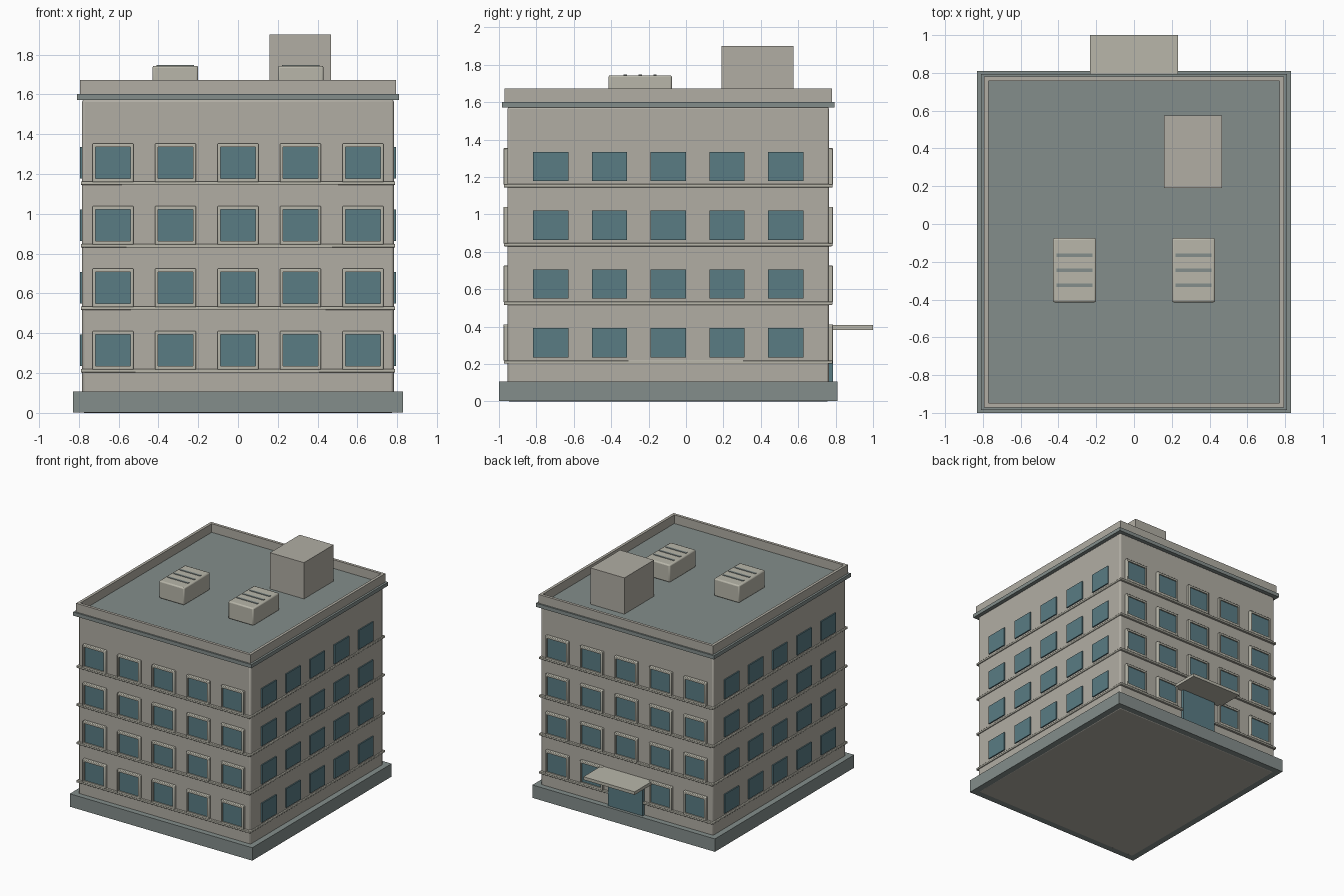
import bpy

if "Cube" in bpy.data.objects:
    bpy.data.objects.remove(bpy.data.objects["Cube"])

CY = -0.095                 # building centre in y (canopy sticks out behind)
PITCH = 0.314               # spacing of windows and floors
FLOORS = [0.22 + PITCH * i for i in range(4)]   # sill heights
COLS = [PITCH * i for i in range(-2, 3)]


def material(name, rgb):
    m = bpy.data.materials.new(name)
    m.diffuse_color = (*rgb, 1)
    m.use_nodes = True
    m.node_tree.nodes["Principled BSDF"].inputs["Base Color"].default_value = m.diffuse_color
    return m


WALL = material("wall", (0.44, 0.42, 0.37))
TRIM = material("trim", (0.48, 0.47, 0.40))
SLATE = material("slate", (0.23, 0.27, 0.26))
GLASS = material("glass", (0.10, 0.20, 0.23))


def box(name, x, y, z, mat, bevel=0):
    """Box from (min, max) ranges, with an optional bevel."""
    bpy.ops.mesh.primitive_cube_add(
        size=1, location=[(a + b) / 2 for a, b in (x, y, z)])
    ob = bpy.context.object
    ob.name = name
    ob.scale = [b - a for a, b in (x, y, z)]
    bpy.ops.object.transform_apply(location=False, rotation=False, scale=True)
    ob.data.materials.append(mat)
    if bevel:
        mod = ob.modifiers.new("bevel", 'BEVEL')
        mod.width, mod.segments = bevel, 2
        bpy.ops.object.shade_smooth_by_angle()
    return ob


def around(c, half):
    return (c - half, c + half)


def cut(ob, x, y, z):
    """Subtract a box from an object."""
    cutter = box("cutter", x, y, z, WALL)
    cutter.hide_render = True
    cutter.display_type = 'WIRE'
    mod = ob.modifiers.new("cut", 'BOOLEAN')
    mod.object, mod.solver = cutter, 'EXACT'
    bpy.context.view_layer.objects.active = ob
    for m in list(ob.modifiers):
        bpy.ops.object.modifier_apply(modifier=m.name)
    bpy.data.objects.remove(cutter)


# Plinth, main block, cornice that doubles as roof slab
box("plinth", around(0, 0.83), around(CY, 0.905), (0.002, 0.108), SLATE)
box("main_block", around(0, 0.783), around(CY, 0.86), (0, 1.575), WALL, 0.012)
box("roof_cornice", around(0, 0.81), around(CY, 0.889), (1.572, 1.602), SLATE)

# Parapet ring
parapet = box("parapet", around(0, 0.793), around(CY, 0.876), (1.60, 1.673), WALL)
cut(parapet, around(0, 0.77), around(CY, 0.853), (1.59, 1.70))

# Sill bands on every floor
for f, z in enumerate(FLOORS):
    box(f"sill_band_{f}", around(0, 0.79), around(CY, 0.878), (z - 0.018, z), TRIM, 0.004)

# Windows: framed on front and back, plain panes on the sides
for f, z in enumerate(FLOORS):
    for c, u in enumerate(COLS):
        for side, s in (("front", -1), ("back", 1)):
            if s == 1 and f == 0 and c == 2:
                continue                      # entrance takes this bay
            wall = CY + s * 0.86
            frame = box(f"{side}_frame_{f}_{c}", around(u, 0.103), around(wall, 0.022),
                        (z - 0.003, z + 0.192), TRIM, 0.005)
            cut(frame, around(u, 0.088), around(wall, 0.1), (z + 0.016, z + 0.173))
            box(f"{side}_pane_{f}_{c}", around(u, 0.09), around(wall, 0.012),
                (z + 0.014, z + 0.175), GLASS)
        for side, s in (("left", -1), ("right", 1)):
            box(f"{side}_pane_{f}_{c}", around(s * 0.783, 0.01), around(CY + u, 0.094),
                (z + 0.016, z + 0.173), GLASS)

# Entrance at the back
box("entrance_door", around(0, 0.157), (0.75, 0.787), (0.10, 0.385), GLASS)
box("entrance_canopy", around(0, 0.233), (0.76, 1.0), (0.383, 0.408), TRIM)

# Roof: stair house and two vent units with slats
box("stair_house", (0.158, 0.467), (0.19, 0.575), (1.60, 1.90), WALL)
for n, x in enumerate((-0.315, 0.315)):
    box(f"vent_unit_{n}", around(x, 0.115), around(CY - 0.15, 0.17), (1.60, 1.744), TRIM, 0.01)
    for k in range(3):
        box(f"vent_slat_{n}_{k}", around(x, 0.094), around(-0.166 - 0.079 * k, 0.009),
            (1.735, 1.748), SLATE)
